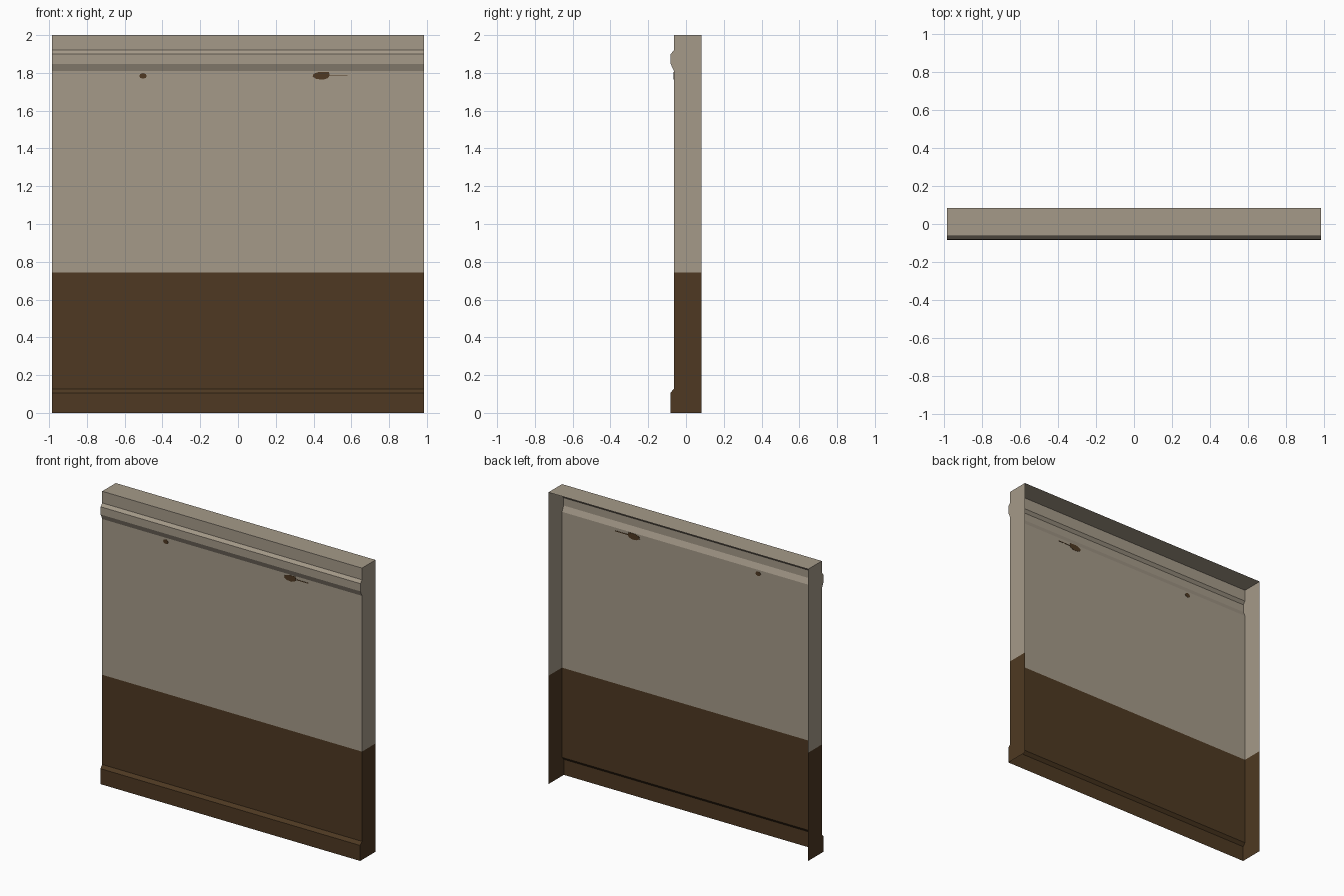
import bpy, bmesh, math

if "Cube" in bpy.data.objects:
    bpy.data.objects.remove(bpy.data.objects["Cube"])

HALF = 0.985          # half width of the wall
FACE = -0.064         # y of the flat front sheet
FRONT, BACK = -0.083, 0.083
PAINT_Z = 0.742       # height of the dark lower band


def material(name, rgb):
    m = bpy.data.materials.new(name)
    m.diffuse_color = [((c / 255 + 0.055) / 1.055) ** 2.4 for c in rgb] + [1]
    m.use_nodes = True
    m.node_tree.nodes["Principled BSDF"].inputs["Base Color"].default_value = m.diffuse_color
    return m


light = material("pale_plaster", (165, 154, 137))
dark = material("dark_brown", (78, 57, 34))


def finish(bm, name, mats):
    me = bpy.data.meshes.new(name)
    bm.to_mesh(me)
    bm.free()
    for m in mats:
        me.materials.append(m)
    ob = bpy.data.objects.new(name, me)
    bpy.context.collection.objects.link(ob)
    return ob


# Wall shell: moulded front sheet, top and end caps; open at the back and below
profile = [(BACK, 2.0), (FACE, 2.0), (FACE, 1.92), (-0.081, 1.90), (-0.081, 1.847),
           (FACE, 1.81), (FACE, 0.127), (FRONT, 0.106), (FRONT, 0.0)]
bm = bmesh.new()
left = [bm.verts.new((-HALF, y, z)) for y, z in profile + [(BACK, 0.0)]]
right = [bm.verts.new((HALF, y, z)) for y, z in profile + [(BACK, 0.0)]]
for i in range(len(profile) - 1):
    bm.faces.new((left[i], left[i + 1], right[i + 1], right[i]))
bm.faces.new(left[::-1])
bm.faces.new(right)
# Cut the paint line, then colour by height
bmesh.ops.bisect_plane(bm, geom=bm.verts[:] + bm.edges[:] + bm.faces[:],
                       plane_co=(0, 0, PAINT_Z), plane_no=(0, 0, 1))
bm.normal_update()
for f in bm.faces:
    f.material_index = 1 if max(v.co.z for v in f.verts) < PAINT_Z + 0.001 else 0
finish(bm, "wall_panel", [light, dark])


# Chipped spots, thin plates that show on both sides of the sheet
def chip(name, outline):
    bm = bmesh.new()
    t = 0.002
    a = [bm.verts.new((x, FACE - t, z)) for x, z in outline]
    b = [bm.verts.new((x, FACE + t, z)) for x, z in outline]
    n = len(a)
    bm.faces.new(a)
    bm.faces.new(b[::-1])
    for i in range(n):
        bm.faces.new((a[i], b[i], b[(i + 1) % n], a[(i + 1) % n]))
    bmesh.ops.recalc_face_normals(bm, faces=bm.faces[:])
    finish(bm, name, [dark])


chip("small_chip", [(-0.503 + 0.02 * math.cos(i * math.pi / 4),
                     1.784 + 0.015 * math.sin(i * math.pi / 4)) for i in range(8)])
chip("large_chip", [(0.395, 1.78), (0.415, 1.768), (0.45, 1.764), (0.475, 1.772),
                    (0.485, 1.785), (0.58, 1.785), (0.58, 1.79), (0.485, 1.79),
                    (0.48, 1.806), (0.43, 1.806), (0.40, 1.795)])
